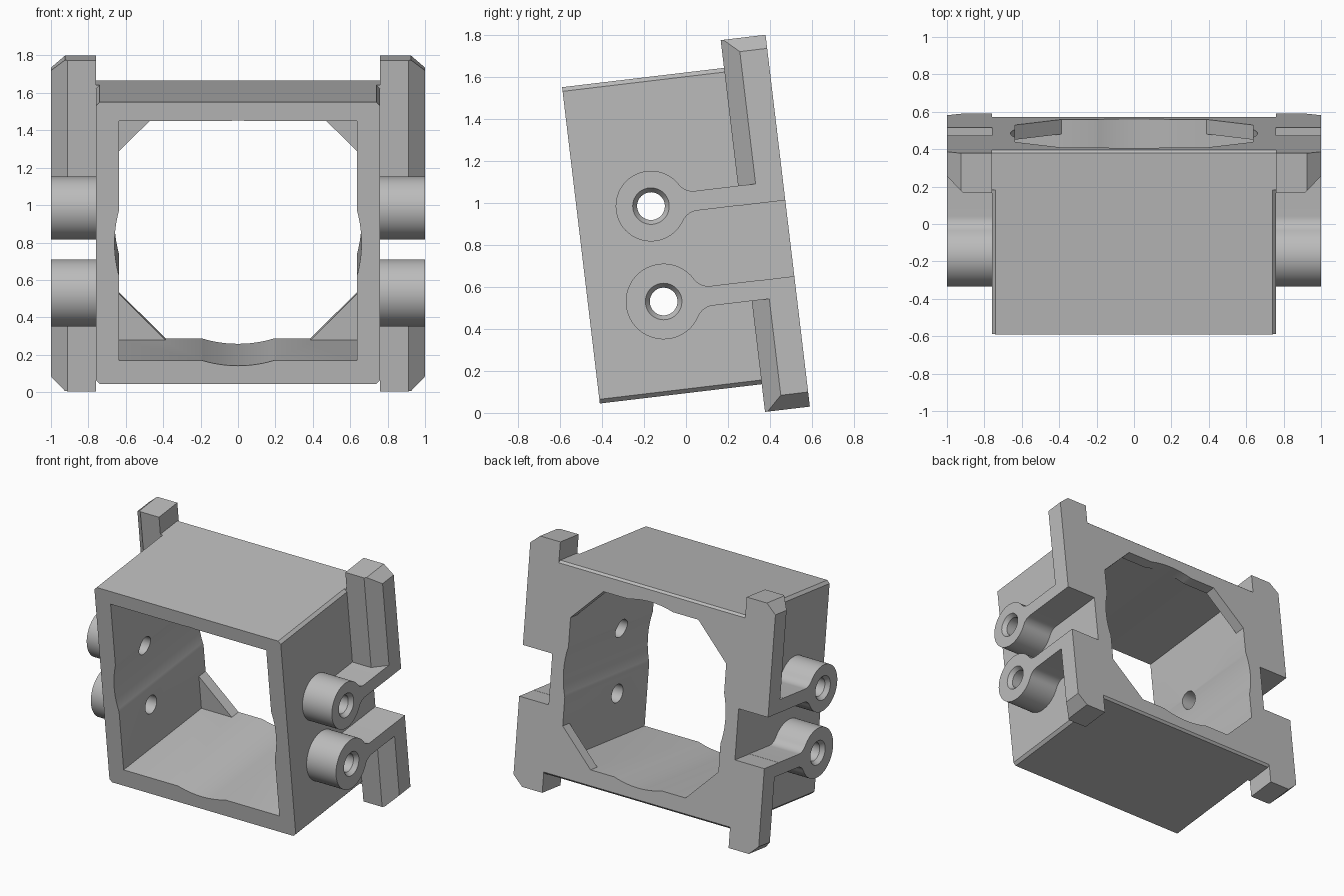
import bpy, bmesh, math
from mathutils import Vector

if "Cube" in bpy.data.objects:
    bpy.data.objects.remove(bpy.data.objects["Cube"])

TILT = math.radians(6.8)
grey = bpy.data.materials.new("plain_grey")
grey.use_nodes = True
grey.diffuse_color = (0.5, 0.5, 0.5, 1)
grey.node_tree.nodes["Principled BSDF"].inputs["Base Color"].default_value = (0.5, 0.5, 0.5, 1)


def prism(name, pts, axis, lo, hi, pts_hi=None):
    """Extrude (or loft) a closed 2D outline along an axis."""
    place = {"x": lambda p, t: (t, p[0], p[1]),
             "y": lambda p, t: (p[0], t, p[1]),
             "z": lambda p, t: (p[0], p[1], t)}[axis]
    bm = bmesh.new()
    a = [bm.verts.new(place(p, lo)) for p in pts]
    b = [bm.verts.new(place(p, hi)) for p in (pts_hi or pts)]
    bm.faces.new(a)
    bm.faces.new(b[::-1])
    for i in range(len(a)):
        j = (i + 1) % len(a)
        bm.faces.new((a[j], a[i], b[i], b[j]))
    bmesh.ops.recalc_face_normals(bm, faces=bm.faces)
    me = bpy.data.meshes.new(name)
    bm.to_mesh(me)
    bm.free()
    me.materials.append(grey)
    ob = bpy.data.objects.new(name, me)
    bpy.context.collection.objects.link(ob)
    return ob


def apply(ob, mod):
    bpy.context.view_layer.objects.active = ob
    bpy.ops.object.modifier_apply(modifier=mod.name)


def combine(ob, other, operation="DIFFERENCE"):
    mod = ob.modifiers.new("combine", "BOOLEAN")
    mod.operation, mod.solver, mod.object = operation, "EXACT", other
    apply(ob, mod)
    bpy.data.objects.remove(other)


def circle(cx, cy, r, n=48):
    return [(cx + r * math.cos(2 * math.pi * i / n),
             cy + r * math.sin(2 * math.pi * i / n)) for i in range(n)]


def cut_box(x, lo, hi, c):
    """Rectangle outline with four cut corners."""
    return [(-x + c, lo), (x - c, lo), (x, lo + c), (x, hi - c),
            (x - c, hi), (-x + c, hi), (-x, hi - c), (-x, lo + c)]


FRONT, PLATE, BACK = -0.402, 0.374, 0.589
LOW, HIGH, SIDE = 0.093, 1.609, 0.76

# Rear plate with four wings and a notch on each side
half = [(SIDE, LOW), (SIDE, -0.04), (0.925, -0.04), (1, 0.03), (1, 0.585),
        (SIDE, 0.585), (SIDE, 0.949), (1, 0.949), (1, 1.677), (0.925, 1.742),
        (SIDE, 1.742), (SIDE, HIGH)]
housing = prism("housing", half + [(-x, v) for x, v in reversed(half)], "y", PLATE, BACK)

# Slanted outer front edges of the wings
for s in (-1, 1):
    wedge = [(s * 0.87, 0.333), (s * 1.05, 0.333), (s * 1.05, 0.506)]
    for lo, hi in ((1.043, 1.9), (-0.2, 0.492)):
        combine(housing, prism("wing_cutter", wedge, "z", lo, hi))

# Square sleeve in front of the plate
combine(housing, prism("sleeve", cut_box(SIDE, LOW, HIGH, 0.02), "y", FRONT, 0.4), "UNION")

# Small bevels along the rear top and bottom edges
for flip in (False, True):
    tri = [(0.553, 1.63), (0.61, 1.63), (0.61, 1.573)]
    if flip:
        tri = [(u, LOW + HIGH - v) for u, v in tri]
    combine(housing, prism("edge_cutter", tri, "x", -SIDE, SIDE))

# Cavity, eight-sided rear opening and round bore
cavity = [(-0.635, 0.219), (0.635, 0.219), (0.635, 1.508), (-0.635, 1.508)]
combine(housing, prism("cavity_cutter", cavity, "y", -0.7, 0.51))
combine(housing, prism("opening_cutter", cut_box(0.635, 0.219, 1.485, 0.248), "y", 0.4, 0.8))
combine(housing, prism("bore_cutter", circle(0, 0.85, 0.66, 128), "y", -0.8, 0.9))


def boss_outline(u, v, r, h=0.047, f=0.085):
    """Round boss blending into a flat arm that runs to the plate."""
    cx = math.sqrt((r + f) ** 2 - (h + f) ** 2)
    th = math.atan2(h + f, cx)
    top = [(0.42 - u, h)]
    for i in range(9):
        a = -math.pi / 2 + (th - math.pi / 2) * i / 8
        top.append((cx + f * math.cos(a), h + f + f * math.sin(a)))
    n = 24
    for i in range(1, n + 1):
        a = th + (math.pi - th) * i / n
        top.append((r * math.cos(a), r * math.sin(a)))
    pts = top + [(x, -y) for x, y in reversed(top[:-1])]
    return [(u + x, v + y) for x, y in pts]


# Side bosses with countersunk through holes
parts = [housing]
for name, u, v, r in (("upper", -0.049, 0.997, 0.168), ("lower", -0.043, 0.539, 0.18)):
    hole = circle(u, v, 0.066)
    boss = prism(name + "_bosses", boss_outline(u, v, r), "x", 0.74, 1)
    combine(boss, prism("hole_cutter", hole, "x", 0.5, 1.2))
    combine(boss, prism("sink_cutter", hole, "x", 0.97, 1.01, circle(u, v, 0.094)))
    combine(housing, prism("hole_cutter", hole, "x", -1.2, 1.2))
    apply(boss, boss.modifiers.new("mirror", "MIRROR"))
    parts.append(boss)

# Lean everything back and set the shading
bpy.ops.object.select_all(action="DESELECT")
for ob in parts:
    ob.rotation_euler.x = TILT
    ob.select_set(True)
bpy.context.view_layer.objects.active = housing
bpy.ops.object.shade_smooth_by_angle(angle=math.radians(25))
